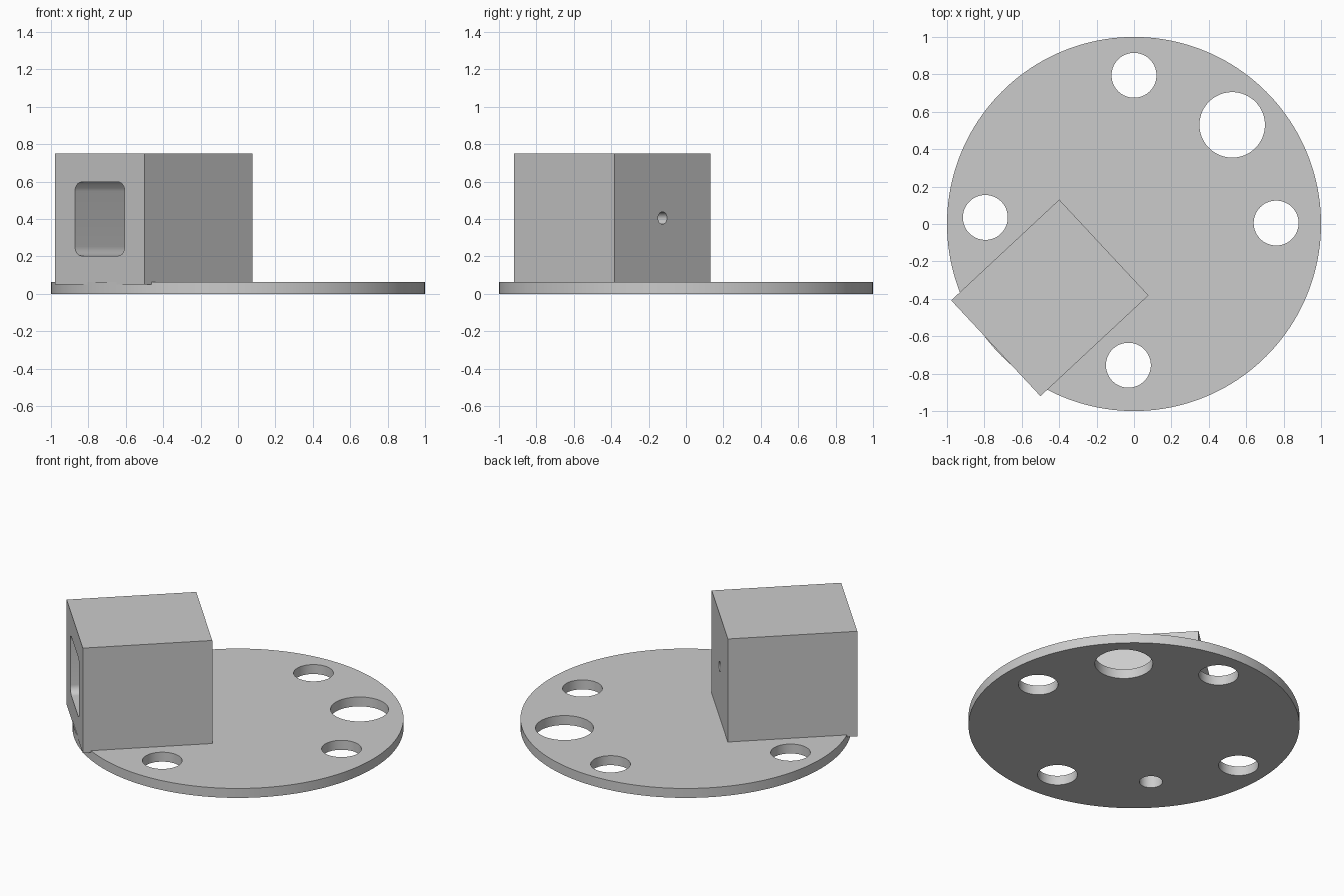
import bpy, bmesh, math
from mathutils import Matrix

cube = bpy.data.objects.get("Cube")
if cube:
    bpy.data.objects.remove(cube, do_unlink=True)

grey = bpy.data.materials.new("plain grey")
grey.use_nodes = True
GREY = (0.6, 0.6, 0.6, 1)
grey.diffuse_color = GREY
grey.node_tree.nodes["Principled BSDF"].inputs["Base Color"].default_value = GREY

PLATE_TOP = 0.063
LENGTH, WIDTH, BOTTOM, TOP = 0.79, 0.70, 0.05, 0.75
FILLET = 0.045
# Housing frame: local x points outward from the plate
FRAME = Matrix.Translation((-0.45, -0.395, 0)) @ Matrix.Rotation(math.radians(223), 4, 'Z')


def loft(name, rings, matrix=Matrix()):
    """Closed solid skinned through rings of equal point count."""
    bm = bmesh.new()
    loops = [[bm.verts.new(p) for p in ring] for ring in rings]
    n = len(loops[0])
    for a, b in zip(loops, loops[1:]):
        for i in range(n):
            j = (i + 1) % n
            bm.faces.new((a[i], a[j], b[j], b[i]))
    bm.faces.new(loops[0][::-1])
    bm.faces.new(loops[-1])
    bmesh.ops.recalc_face_normals(bm, faces=bm.faces)
    bm.transform(matrix)
    mesh = bpy.data.meshes.new(name)
    bm.to_mesh(mesh)
    bm.free()
    mesh.materials.append(grey)
    obj = bpy.data.objects.new(name, mesh)
    bpy.context.collection.objects.link(obj)
    return obj


def cylinder(name, x, y, radius, z0, z1, segments=96, matrix=Matrix()):
    angles = [math.tau * i / segments for i in range(segments)]
    return loft(name, [[(x + radius * math.cos(a), y + radius * math.sin(a), z)
                        for a in angles] for z in (z0, z1)], matrix)


def combine(obj, other, operation):
    """Apply a boolean and remove the helper."""
    mod = obj.modifiers.new("boolean", 'BOOLEAN')
    mod.operation, mod.solver, mod.object = operation, 'EXACT', other
    bpy.context.view_layer.objects.active = obj
    bpy.ops.object.modifier_apply(modifier=mod.name)
    bpy.data.objects.remove(other, do_unlink=True)


def rectangle(offset, z, end=LENGTH / 2):
    x, y = -LENGTH / 2 - offset, WIDTH / 2 + offset
    return [(x, -y, z), (end, -y, z), (end, y, z), (x, y, z)]


# Round plate with its through holes
plate = cylinder("base_plate", 0, 0, 1, 0, PLATE_TOP, 160)
for x, y, radius in ((0, 0.795, 0.12), (0.76, 0.005, 0.12), (-0.03, -0.755, 0.12),
                     (-0.795, 0.035, 0.12), (0.525, 0.53, 0.175)):
    combine(plate, cylinder("hole_cutter", x, y, radius, -0.1, 0.2), 'DIFFERENCE')

# Concave fillet skirt around three sides, trimmed to the plate
steps = [math.radians(90) * i / 12 for i in range(13)]
rings = [rectangle(FILLET, BOTTOM, LENGTH / 2 - 0.01)]
rings += [rectangle(FILLET * (1 - math.sin(a)),
                    PLATE_TOP + FILLET * (1 - math.cos(a)), LENGTH / 2 - 0.01) for a in steps]
rings.append(rectangle(-0.02, PLATE_TOP + FILLET, LENGTH / 2 - 0.01))
skirt = loft("fillet_skirt", rings, FRAME)
combine(skirt, cylinder("trim", 0, 0, 0.998, -0.1, 0.3, 160), 'INTERSECT')

# Box housing
housing = loft("housing", [rectangle(0, BOTTOM), rectangle(0, TOP)], FRAME)
combine(housing, skirt, 'UNION')

# Deep rounded window in the outer face
R, HALF_W, HALF_H, MID_Z, DEPTH = 0.05, 0.195, 0.197, 0.4, 0.6
outline = []
for corner, (sy, sz) in enumerate(((1, 1), (-1, 1), (-1, -1), (1, -1))):
    for i in range(9):
        a = math.radians(90) * (corner + i / 8)
        outline.append((sy * (HALF_W - R) + R * math.cos(a),
                        MID_Z + sz * (HALF_H - R) + R * math.sin(a)))
cavity = loft("cavity_cutter", [[(x, y, z) for y, z in outline]
                                for x in (LENGTH / 2 - DEPTH, LENGTH / 2 + 0.1)], FRAME)
combine(housing, cavity, 'DIFFERENCE')

# Small hole through the inner wall
sideways = FRAME @ Matrix.Translation((0, 0, MID_Z + 0.005)) @ Matrix.Rotation(math.radians(90), 4, 'Y')
combine(housing, cylinder("wire_cutter", 0, 0, 0.033, -0.6, -0.1, 32, sideways), 'DIFFERENCE')

# Mounting hole from below, into the cavity
for part in (plate, housing):
    combine(part, cylinder("mount_cutter", 0.09, 0, 0.07, -0.1, 0.3, 48, FRAME), 'DIFFERENCE')

# Smooth rounds, crisp edges
for obj in (plate, housing):
    bpy.ops.object.select_all(action='DESELECT')
    obj.select_set(True)
    bpy.context.view_layer.objects.active = obj
    bpy.ops.object.shade_smooth_by_angle(angle=math.radians(30))
